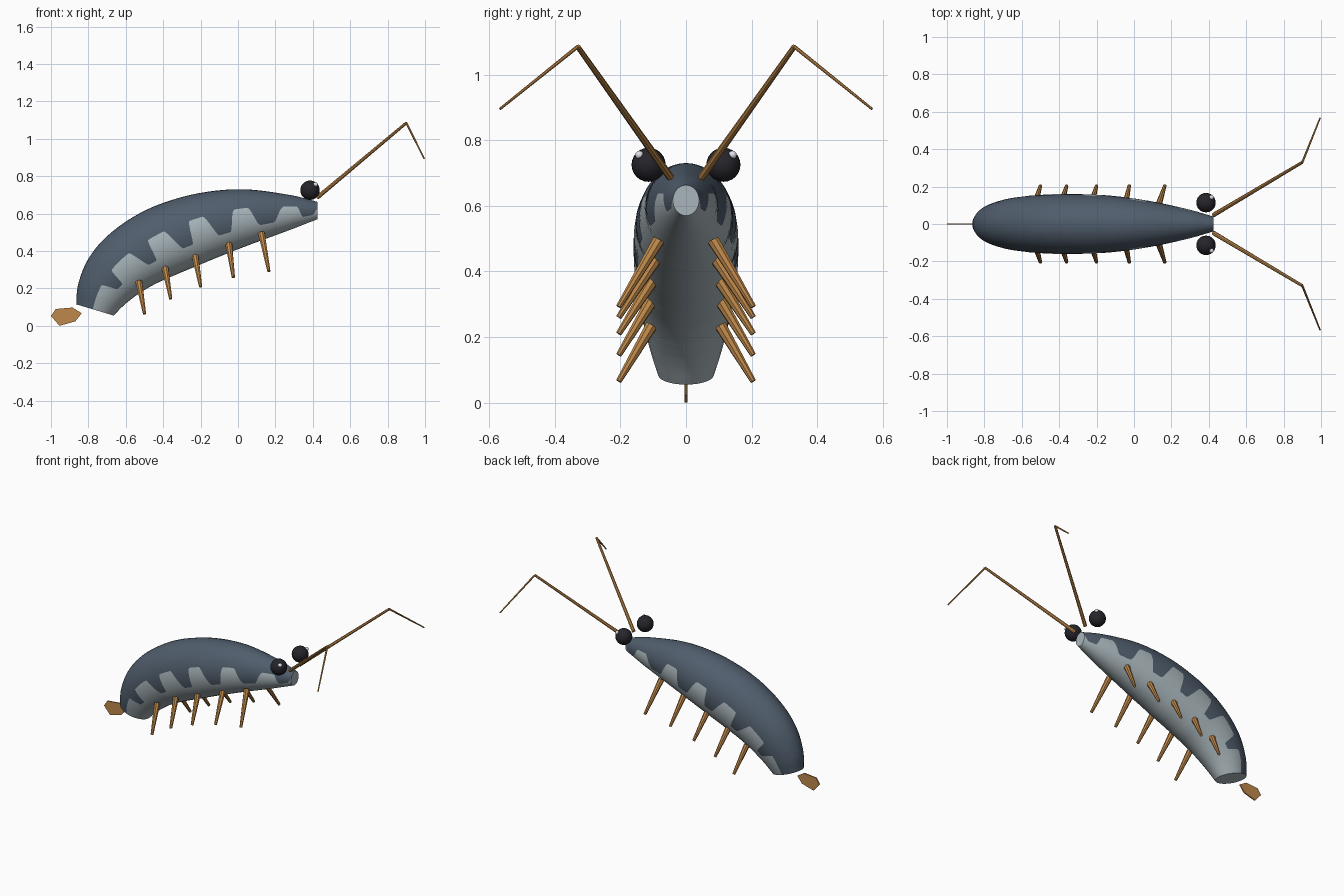
import bpy, bmesh, math
from mathutils import Vector

cube = bpy.data.objects.get("Cube")
if cube:
    bpy.data.objects.remove(cube, do_unlink=True)


def material(name, rgb, rough=0.6):
    m = bpy.data.materials.new(name)
    m.use_nodes = True
    m.diffuse_color = (*rgb, 1)
    bsdf = m.node_tree.nodes["Principled BSDF"]
    bsdf.inputs["Base Color"].default_value = (*rgb, 1)
    bsdf.inputs["Roughness"].default_value = rough
    return m


SLATE = material("slate shell", (0.08, 0.11, 0.15))
PALE = material("pale belly", (0.40, 0.47, 0.50))
COPPER = material("copper limbs", (0.52, 0.25, 0.07))
BLACK = material("black eye", (0.018, 0.018, 0.024))
WHITE = material("eye glint", (0.75, 0.78, 0.82))


def finish(name, bm, mats, smooth=True):
    bmesh.ops.recalc_face_normals(bm, faces=bm.faces)
    me = bpy.data.meshes.new(name)
    bm.to_mesh(me)
    bm.free()
    ob = bpy.data.objects.new(name, me)
    bpy.context.collection.objects.link(ob)
    for m in mats:
        me.materials.append(m)
    if smooth:
        bpy.ops.object.select_all(action='DESELECT')
        ob.select_set(True)
        bpy.context.view_layer.objects.active = ob
        bpy.ops.object.shade_smooth_by_angle(angle=math.radians(40))
    return ob


def limb(name, a, b, r1, r2, sides=8):
    """Tapered rod from a to b."""
    a, b = Vector(a), Vector(b)
    bm = bmesh.new()
    bmesh.ops.create_cone(bm, cap_ends=True, segments=sides,
                          radius1=r1, radius2=r2, depth=(b - a).length)
    rot = (b - a).to_track_quat('Z', 'Y').to_matrix().to_4x4()
    bm.transform(rot)
    bmesh.ops.translate(bm, verts=bm.verts, vec=(a + b) / 2)
    return finish(name, bm, [COPPER])


def ball(name, centre, r, mat, seg):
    bm = bmesh.new()
    bmesh.ops.create_uvsphere(bm, u_segments=seg, v_segments=seg // 2, radius=r)
    bmesh.ops.translate(bm, verts=bm.verts, vec=centre)
    return finish(name, bm, [mat])


# Body sections, tail to head: back x, back z, belly x, belly z, half width
SECTIONS = [
    (-.865, .115, -.665, .055, .085), (-.855, .22, -.61, .11, .110),
    (-.805, .35, -.54, .165, .132), (-.715, .465, -.45, .22, .148),
    (-.58, .57, -.34, .27, .158), (-.42, .65, -.22, .32, .160),
    (-.205, .71, -.08, .378, .153), (.03, .73, .08, .44, .128),
    (.275, .70, .27, .51, .083), (.425, .663, .425, .57, .040)]
LAST = len(SECTIONS) - 1


def section(u):
    """Catmull-Rom blend of the sections at u."""
    i = min(int(u), LAST - 1)
    t = u - i

    def at(k):
        if k < 0:
            return [2 * p - q for p, q in zip(SECTIONS[0], SECTIONS[1])]
        if k > LAST:
            return [2 * p - q for p, q in zip(SECTIONS[LAST], SECTIONS[LAST - 1])]
        return SECTIONS[k]
    return [0.5 * (2 * b + (c - a) * t + (2 * a - 5 * b + 4 * c - d) * t * t
                   + (3 * b - a - 3 * c + d) * t ** 3)
            for a, b, c, d in zip(at(i - 1), at(i), at(i + 1), at(i + 2))]


# Shell colour drips down into the pale belly at these stations
DRIPS = [1.85, 3.64, 5.08, 6.27, 7.43, 8.65]


def colour_line(u):
    """Angle from the belly at which pale turns to slate."""
    high = 0.56 + 0.014 * u
    low = 0.30
    d = min(abs(u - p) for p in DRIPS)
    k = min(max((0.42 - d) / 0.26, 0), 1)
    k = k * k * (3 - 2 * k)
    return math.acos(1 - 2 * (high + (low - high) * k))


# Body: one loop of vertices always follows the colour line
RINGS, LOW, UP = 240, 9, 10
HALF = LOW + UP
bm = bmesh.new()
rings = []
for i in range(RINGS + 1):
    u = LAST * i / RINGS
    tx, tz, bx, bz, hw = section(u)
    phi = colour_line(u)
    side = [phi * j / LOW for j in range(LOW)]
    side += [phi + (math.pi - phi) * j / UP for j in range(UP + 1)]
    angles = side + [-a for a in reversed(side[1:-1])]
    mx, mz, vx, vz = (tx + bx) / 2, (tz + bz) / 2, (tx - bx) / 2, (tz - bz) / 2
    rings.append([bm.verts.new((mx - math.cos(a) * vx, hw * math.sin(a),
                                mz - math.cos(a) * vz)) for a in angles])
n = 2 * HALF
for r0, r1 in zip(rings, rings[1:]):
    for j in range(n):
        k = (j + 1) % n
        f = bm.faces.new((r0[j], r0[k], r1[k], r1[j]))
        f.material_index = 0 if LOW <= j < n - LOW else 1
for ring in (rings[0], rings[-1]):
    bm.faces.new(ring).material_index = 1
finish("body", bm, [SLATE, PALE])

# Legs: hip x, y, z and foot x, z
LEGS = [(-.53, .105, .235, -.50, .065), (-.39, .105, .31, -.36, .145),
        (-.23, .10, .375, -.20, .21), (-.05, .09, .44, -.025, .26),
        (.125, .083, .495, .165, .292)]

for s, label in ((1, "left"), (-1, "right")):
    for i, (hx, hy, hz, fx, fz) in enumerate(LEGS):
        limb(f"{label}_leg_{i + 1}", (hx, s * hy, hz), (fx, s * .205, fz), .019, .009)
    # Antenna in two straight pieces
    elbow = (.90, s * .33, 1.085)
    limb(f"{label}_antenna_base", (.425, s * .048, .687), elbow, .012, .008)
    limb(f"{label}_antenna_tip", elbow, (.995, s * .567, .895), .006, .004)
    # Eye with a small glint
    ball(f"{label}_eye", (.385, s * .114, .725), .052, BLACK, 24)
    ball(f"{label}_eye_glint", (.414, s * .142, .755), .013, WHITE, 12)

# Tail fan: thin six-sided plate
FAN = [(-1, .053), (-.975, .09), (-.885, .098), (-.835, .067), (-.87, .024), (-.955, 0)]
bm = bmesh.new()
face = bm.faces.new([bm.verts.new((x, -.004, z)) for x, z in FAN])
ext = bmesh.ops.extrude_face_region(bm, geom=[face])
bmesh.ops.translate(bm, vec=(0, .008, 0),
                    verts=[v for v in ext["geom"] if isinstance(v, bmesh.types.BMVert)])
finish("tail_fan", bm, [COPPER], smooth=False)
